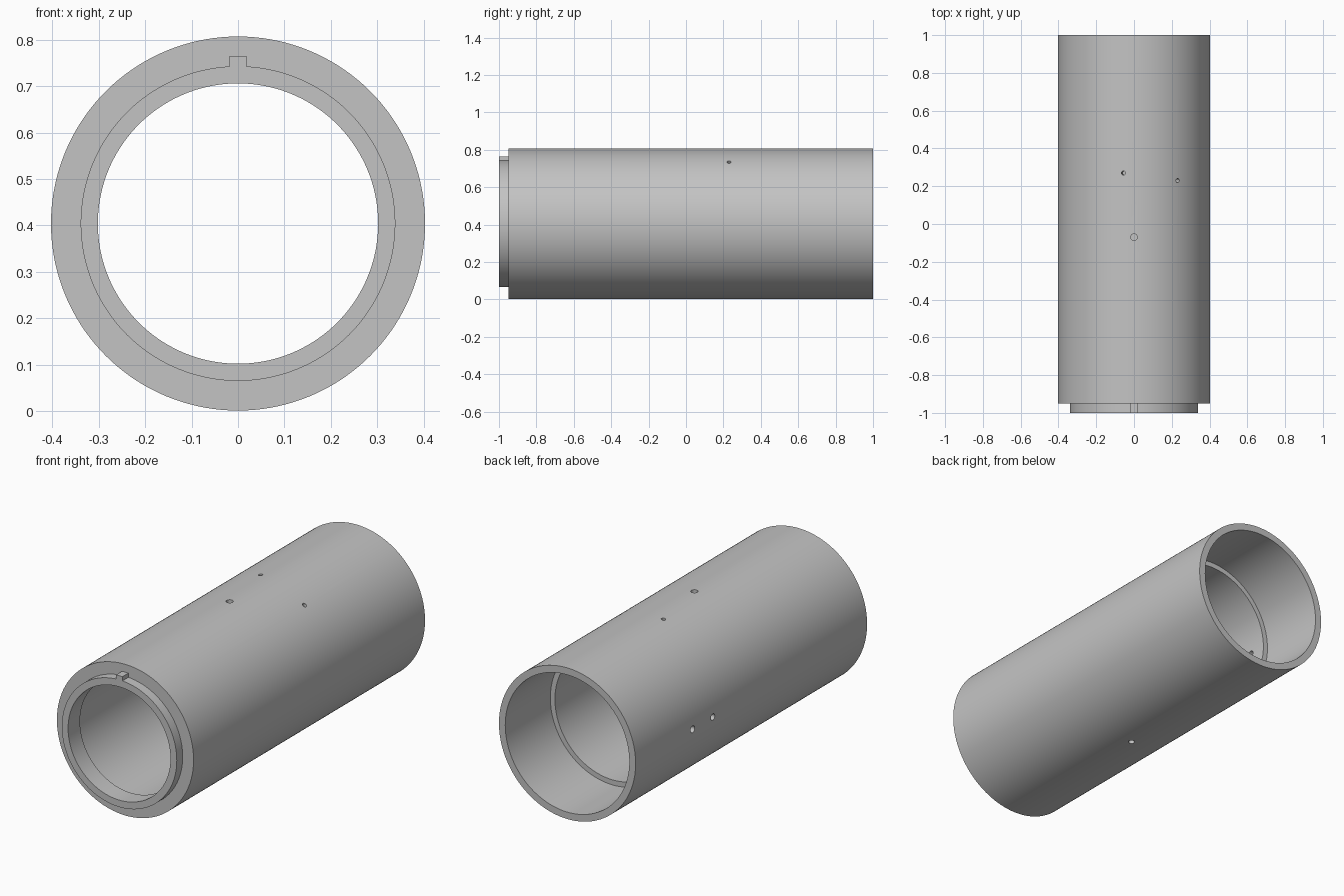
import bpy
import bmesh
from math import pi, radians
from mathutils import Matrix, Vector

AXIS_Z = 0.404      # height of the tube axis
OUTER = 0.403
SEGMENTS = 144

cube = bpy.data.objects.get("Cube")
if cube:
    bpy.data.objects.remove(cube, do_unlink=True)

grey = bpy.data.materials.new("machined_grey")
grey.use_nodes = True
grey.diffuse_color = (0.55, 0.55, 0.55, 1)
grey.node_tree.nodes["Principled BSDF"].inputs["Base Color"].default_value = grey.diffuse_color


def new_object(name, bm):
    mesh = bpy.data.meshes.new(name)
    bmesh.ops.recalc_face_normals(bm, faces=bm.faces[:])
    bm.to_mesh(mesh)
    bm.free()
    mesh.materials.append(grey)
    obj = bpy.data.objects.new(name, mesh)
    bpy.context.collection.objects.link(obj)
    return obj


def lathe(name, profile):
    """Revolve a closed (radius, y) profile around the tube axis."""
    bm = bmesh.new()
    verts = [bm.verts.new((0, y, AXIS_Z + r)) for r, y in profile]
    edges = [bm.edges.new((a, b)) for a, b in zip(verts, verts[1:] + verts[:1])]
    bmesh.ops.spin(bm, geom=verts + edges, cent=(0, 0, AXIS_Z), axis=(0, 1, 0),
                   angle=2 * pi, steps=SEGMENTS, use_merge=True)
    bmesh.ops.remove_doubles(bm, verts=bm.verts[:], dist=1e-5)
    return new_object(name, bm)


def combine(target, tool, operation):
    """Apply a boolean and discard the tool."""
    mod = target.modifiers.new(tool.name, 'BOOLEAN')
    mod.operation = operation
    mod.solver = 'EXACT'
    mod.object = tool
    bpy.context.view_layer.objects.active = target
    bpy.ops.object.modifier_apply(modifier=mod.name)
    bpy.data.objects.remove(tool, do_unlink=True)


def drill(target, degrees, y, radius):
    """Drill a radial hole; 0 degrees points to +x, 90 points up."""
    direction = Matrix.Rotation(-radians(degrees), 3, 'Y') @ Vector((1, 0, 0))
    centre = direction * 0.37 + Vector((0, y, AXIS_Z))
    turn = Vector((0, 0, 1)).rotation_difference(direction).to_matrix().to_4x4()
    bm = bmesh.new()
    bmesh.ops.create_cone(bm, cap_ends=True, segments=24, radius1=radius, radius2=radius,
                          depth=0.2, matrix=Matrix.Translation(centre) @ turn)
    cutter = new_object("hole_cutter", bm)
    cutter.hide_render = True
    combine(target, cutter, 'DIFFERENCE')


# Tube with front spigot, inner lip, main bore and wider rear socket
tube = lathe("tube_body", [
    (0.302, -1), (0.339, -1), (0.339, -0.95), (OUTER, -0.95),
    (OUTER, 1), (0.366, 1), (0.366, 0.62), (0.339, 0.62),
    (0.339, -0.9), (0.302, -0.9)])

# Locating key on top of the spigot
bm = bmesh.new()
bmesh.ops.create_cube(bm, size=1, matrix=Matrix.Translation((0, -0.97, 0.744))
                      @ Matrix.Diagonal((0.037, 0.06, 0.042, 1)))
combine(tube, new_object("locating_key", bm), 'UNION')

# Radial holes: three on top, two on the side, one underneath
for degrees, y, radius in [(90, -0.07, 0.018), (98, 0.27, 0.011), (55, 0.23, 0.011),
                           (180, 0.52, 0.018), (180, 0.35, 0.017), (270, -0.02, 0.016)]:
    drill(tube, degrees, y, radius)

# Smooth walls with crisp edges
bpy.ops.object.select_all(action='DESELECT')
tube.select_set(True)
bpy.context.view_layer.objects.active = tube
bpy.ops.object.shade_smooth_by_angle(angle=radians(30))
